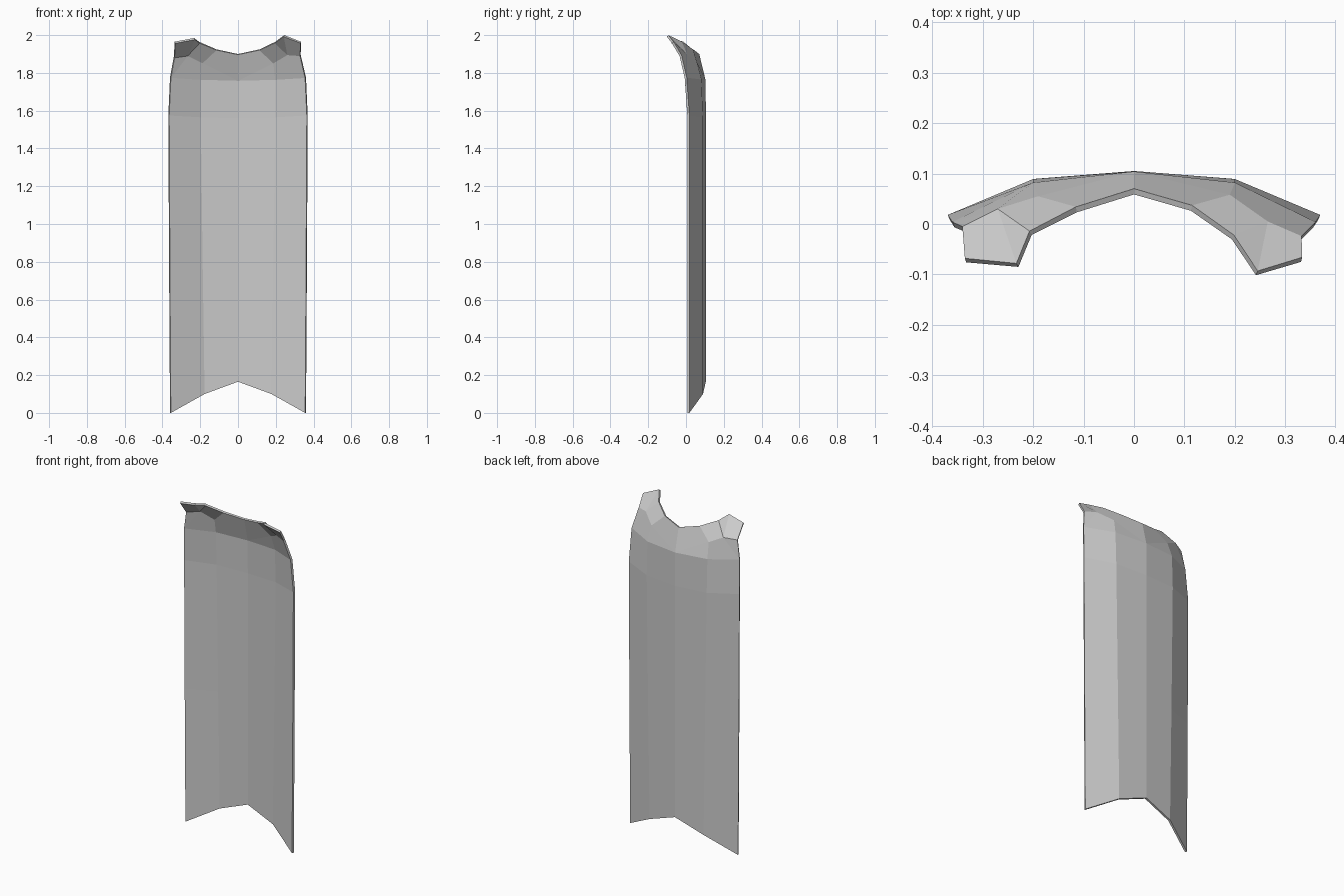
import bpy, bmesh

old = bpy.data.objects.get("Cube")
if old:
    bpy.data.objects.remove(old, do_unlink=True)

# Single cloth colour
cloth = bpy.data.materials.new("grey cloth")
cloth.use_nodes = True
grey = (0.6, 0.6, 0.6, 1)
cloth.diffuse_color = grey
cloth.node_tree.nodes["Principled BSDF"].inputs["Base Color"].default_value = grey

bm = bmesh.new()

# Hanging panel: centre, fold and edge points for each row, mirrored across x
rows = [
    [(0, .105, .165), (.18, .09, .10), (.36, .018, 0)],
    [(0, .105, .80), (.19, .09, .80), (.365, .018, .80)],
    [(0, .105, 1.56), (.20, .089, 1.565), (.369, .018, 1.575)],
    [(0, .104, 1.76), (.20, .082, 1.765), (.36, .004, 1.775)],
]


def mirrored_row(points):
    centre, fold, edge = points
    flip = [(-x, y, z) for x, y, z in (edge, fold)]
    return [bm.verts.new(p) for p in (*flip, centre, fold, edge)]


grid = [mirrored_row(r) for r in rows]
for low, high in zip(grid, grid[1:]):
    for i in range(4):
        bm.faces.new((low[i], low[i + 1], high[i + 1], high[i]))

# Shoulders: collar edge, shoulder points and the raised tab on each side
neck = bm.verts.new((0, .07, 1.90))


def shoulder(centre, fold, edge, points):
    collar, corner, tip, outer, side, yoke, base = [bm.verts.new(p) for p in points]
    bm.faces.new((centre, fold, yoke))
    bm.faces.new((centre, yoke, collar, neck))
    bm.faces.new((fold, edge, base, yoke))
    bm.faces.new((edge, side, base))
    bm.faces.new((yoke, base, corner, collar))
    bm.faces.new((base, side, outer, tip))
    bm.faces.new((base, tip, corner))


top = grid[-1]
shoulder(top[2], top[3], top[4], [
    (.115, .037, 1.925), (.198, -.022, 1.965), (.245, -.093, 2.0), (.333, -.066, 1.965),
    (.332, -.024, 1.895), (.19, .058, 1.855), (.265, .005, 1.90)])
shoulder(top[2], top[1], top[0], [
    (-.115, .034, 1.925), (-.207, -.014, 1.965), (-.233, -.078, 1.985), (-.335, -.068, 1.965),
    (-.34, -.005, 1.885), (-.19, .055, 1.855), (-.27, .03, 1.895)])

# Outer surface faces the back
bmesh.ops.recalc_face_normals(bm, faces=bm.faces)
bm.faces.ensure_lookup_table()
if bm.faces[1].normal.y < 0:
    bmesh.ops.reverse_faces(bm, faces=bm.faces)

mesh = bpy.data.meshes.new("cape")
bm.to_mesh(mesh)
bm.free()
mesh.materials.append(cloth)
cape = bpy.data.objects.new("cape", mesh)
bpy.context.collection.objects.link(cape)

# Cloth thickness, grown inwards
solid = cape.modifiers.new("thickness", "SOLIDIFY")
solid.thickness = 0.012
solid.offset = -1
